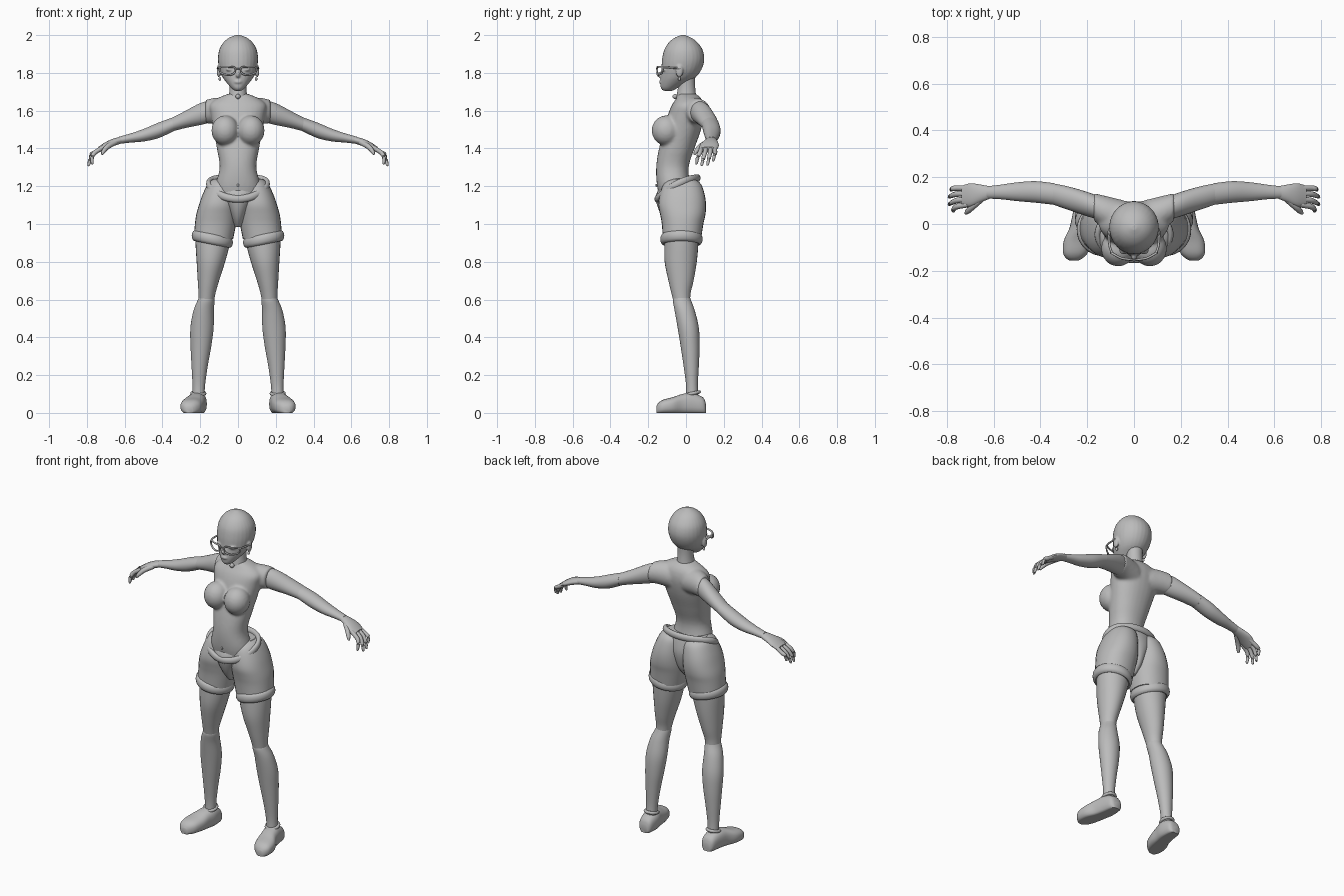
import bpy, bmesh, math
from mathutils import Vector, Matrix

grey = bpy.data.materials.new("plain_grey")
grey.diffuse_color = (0.5, 0.5, 0.5, 1)


def spline(pts, steps, closed=False):
    """Catmull-Rom interpolation of equal-length tuples."""
    n, out = len(pts), []
    get = lambda i: pts[i % n] if closed else pts[max(0, min(n - 1, i))]
    for i in range(n if closed else n - 1):
        p0, p1, p2, p3 = (get(i + k) for k in (-1, 0, 1, 2))
        for s in range(steps):
            t = s / steps
            out.append([0.5 * (2 * b + (c - a) * t + (2 * a - 5 * b + 4 * c - d) * t * t
                               + (3 * b - a - 3 * c + d) * t ** 3)
                        for a, b, c, d in zip(p0, p1, p2, p3)])
    return out if closed else out + [list(pts[-1])]


def loft(bm, pts, axis=None, n=28, p=2.0, steps=4, closed=False):
    """Skin rings (x, y, z, radius1, radius2); rings face an axis or follow the path."""
    path = spline(pts, steps, closed)
    rings, m = [], len(path)
    for i, (x, y, z, a, b) in enumerate(path):
        c = Vector((x, y, z))
        if axis:
            u, v = {'x': ((0, 1, 0), (0, 0, 1)), 'y': ((1, 0, 0), (0, 0, 1)),
                    'z': ((1, 0, 0), (0, 1, 0))}[axis]
            u, v = Vector(u), Vector(v)
        else:
            nxt = path[(i + 1) % m if closed else min(i + 1, m - 1)]
            prv = path[i - 1 if closed else max(i - 1, 0)]
            t = (Vector(nxt[:3]) - Vector(prv[:3])).normalized()
            ref = Vector((0, 0, 1)) if abs(t.z) < 0.9 else Vector((0, 1, 0))
            u = t.cross(ref).normalized()
            v = u.cross(t)
        ring = []
        for k in range(n):
            w = 2 * math.pi * k / n
            cu, sv = math.cos(w), math.sin(w)
            ring.append(bm.verts.new(c + u * a * math.copysign(abs(cu) ** (2 / p), cu)
                                     + v * b * math.copysign(abs(sv) ** (2 / p), sv)))
        rings.append(ring)
    for i in range(m if closed else m - 1):
        r, q = rings[i], rings[(i + 1) % m]
        for k in range(n):
            bm.faces.new((r[k], r[(k + 1) % n], q[(k + 1) % n], q[k]))
    if not closed:
        bm.faces.new(rings[0])
        bm.faces.new(rings[-1])


def ball(bm, c, r):
    bmesh.ops.create_uvsphere(bm, u_segments=20, v_segments=12, radius=1,
                              matrix=Matrix.Translation(c) @ Matrix.Diagonal((*r, 1)))


def tube(bm, pts, r, n=10, **kw):
    loft(bm, [(*q, r, r) for q in pts], n=n, **kw)


def levels(rows):
    """(z, x0, x1, front, back) extents to ring tuples."""
    return [((a + b) / 2, (f + k) / 2, z, (b - a) / 2, (k - f) / 2) for z, a, b, f, k in rows]


def finish(name, bm, mirror=False, voxel=0, smooth=0):
    bmesh.ops.recalc_face_normals(bm, faces=bm.faces)
    me = bpy.data.meshes.new(name)
    bm.to_mesh(me)
    bm.free()
    me.materials.append(grey)
    ob = bpy.data.objects.new(name, me)
    bpy.context.collection.objects.link(ob)
    bpy.context.view_layer.objects.active = ob
    ob.select_set(True)
    bpy.ops.object.shade_smooth_by_angle(angle=math.radians(50))
    ob.select_set(False)
    if voxel:
        mod = ob.modifiers.new("blend", 'REMESH')
        mod.mode, mod.voxel_size, mod.use_smooth_shade = 'VOXEL', voxel, True
        sm = ob.modifiers.new("soften", 'SMOOTH')
        sm.factor, sm.iterations = 0.5, smooth
    if mirror:
        ob.modifiers.new("mirror", 'MIRROR').use_mirror_merge = False


# torso: trunk, chest and shoulders blended together
bm = bmesh.new()
loft(bm, levels([(z, -w, w, f, b) for z, w, f, b in (
    (1.10, .12, -.13, .05), (1.20, .12, -.153, .025), (1.30, .097, -.158, .014),
    (1.40, .112, -.143, .045), (1.50, .13, -.115, .08), (1.58, .145, -.095, .097),
    (1.63, .15, -.075, .095), (1.665, .11, -.052, .08), (1.69, .05, -.04, .052))]), 'z', p=2.2)
for s in (-1, 1):
    ball(bm, (s * .068, -.105, 1.495), (.073, .077, .08))
    loft(bm, [(s * .04, .02, 1.59, .08, .08), (s * .12, .05, 1.598, .07, .07),
              (s * .172, .072, 1.595, .06, .062)], 'x')
finish("torso", bm, voxel=.008, smooth=6)

# neck, throat bead and navel
bm = bmesh.new()
loft(bm, levels([(1.64, -.06, .06, -.055, .06), (1.69, -.047, .047, -.048, .052),
                 (1.74, -.044, .044, -.04, .048), (1.79, -.048, .048, -.04, .05)]), 'z')
finish("neck", bm)
bm = bmesh.new()
ball(bm, (0, -.058, 1.675), (.013, .013, .013))
ball(bm, (0, -.157, 1.205), (.006, .005, .008))
finish("bead_and_navel", bm)

# head with nose, lips, ears
bm = bmesh.new()
loft(bm, levels([(z, -w, w, f, b) for z, w, f, b in (
    (1.705, .018, -.12, -.07), (1.72, .036, -.133, -.045), (1.75, .062, -.136, .01),
    (1.78, .083, -.134, .055), (1.82, .099, -.13, .083), (1.87, .106, -.127, .097),
    (1.92, .1, -.116, .089), (1.96, .078, -.092, .062), (1.985, .049, -.062, .03),
    (2.0, .012, -.027, -.005))]), 'z')
ball(bm, (0, -.137, 1.79), (.012, .018, .016))
ball(bm, (0, -.131, 1.752), (.022, .012, .01))
for s in (-1, 1):
    ball(bm, (s * .102, -.035, 1.81), (.011, .02, .034))
    ball(bm, (s * .042, -.112, 1.818), (.022, .018, .011))
finish("head", bm, voxel=.005, smooth=3)

# glasses and earrings
bm = bmesh.new()
rim = [(.016, -.152, 1.827), (.055, -.146, 1.832), (.094, -.125, 1.83),
       (.093, -.125, 1.803), (.055, -.146, 1.789), (.022, -.152, 1.797)]
tube(bm, rim, .005, closed=True)
tube(bm, [(.094, -.125, 1.828), (.105, -.09, 1.828), (.108, -.03, 1.824)], .005)
tube(bm, [(0, -.155, 1.822), (.018, -.152, 1.82)], .004)
ball(bm, (.096, -.035, 1.768), (.007, .007, .01))
finish("glasses", bm, mirror=True)

# pelvis panel between the short legs
bm = bmesh.new()
loft(bm, levels([(z, -w, w, f, b) for z, w, f, b in (
    (.985, .018, -.085, .01), (1.03, .04, -.122, .05), (1.09, .07, -.15, .072),
    (1.15, .11, -.159, .08), (1.21, .13, -.13, .07), (1.24, .12, -.1, .06))]), 'z')
finish("pelvis", bm)

# hip belt dipping at the front
bm = bmesh.new()
loft(bm, [(.155 * math.sin(t), -.045 - .108 * math.cos(t),
           1.2 - .055 * math.cos(t) - .012 * math.cos(2 * t), .014, .02)
          for t in (math.pi * k / 8 for k in range(16))], n=12, closed=True)
finish("belt", bm)

# shorts and rolled cuffs
bm = bmesh.new()
loft(bm, levels([(1.238, .035, .13, -.075, .04), (1.225, .015, .15, -.105, .066),
                 (1.20, .004, .167, -.125, .085), (1.15, .002, .19, -.14, .1),
                 (1.10, .002, .207, -.146, .106), (1.05, .004, .221, -.137, .103),
                 (1.0, .01, .228, -.128, .092), (.92, .026, .235, -.122, .08)]), 'z', p=2.2)
finish("shorts_leg", bm, mirror=True)
bm = bmesh.new()
loft(bm, [(.136 + .093 * math.cos(t), -.024 + .096 * math.sin(t),
           .92 + .018 * math.cos(t), .016, .028)
          for t in (math.pi * k / 8 for k in range(16))], n=12, closed=True)
finish("shorts_cuff", bm, mirror=True)

# legs
bm = bmesh.new()
loft(bm, levels([(.97, .035, .225, -.11, .068), (.9, .042, .225, -.114, .066),
                 (.8, .068, .219, -.113, .057), (.7, .1, .213, -.093, .04),
                 (.63, .12, .209, -.076, .024), (.57, .13, .208, -.062, .022)]), 'z')
finish("thigh", bm, mirror=True)
bm = bmesh.new()
loft(bm, levels([(.615, .128, .205, -.066, .02), (.595, .124, .214, -.07, .027),
                 (.54, .128, .236, -.06, .047), (.45, .129, .252, -.044, .068),
                 (.35, .142, .251, -.028, .072), (.25, .16, .246, -.013, .068),
                 (.15, .174, .241, .0, .063), (.08, .178, .241, .0, .066)]), 'z')
finish("shin", bm, mirror=True)

# shoes with flat soles and a collar
bm = bmesh.new()
loft(bm, [(x, y, h * .45, a, h * .55) for y, x, h, a in (
    (.106, .212, .045, .022), (.09, .212, .082, .04), (.03, .215, .106, .05),
    (-.02, .225, .1, .052), (-.07, .24, .083, .06), (-.12, .25, .07, .054),
    (-.145, .255, .054, .037), (-.157, .257, .035, .018))], 'y', p=2.5)
for v in bm.verts:
    v.co.z = max(v.co.z, 0)
tube(bm, [(.21 + .034 * math.cos(t), .034 + .036 * math.sin(t), .103 + .008 * math.sin(t))
          for t in (math.pi * k / 4 for k in range(8))], .009, closed=True)
finish("shoe", bm, mirror=True)

# arms
bm = bmesh.new()
loft(bm, [(.14, .065, 1.597, .05, .058), (.2, .085, 1.582, .052, .058),
          (.28, .11, 1.553, .05, .045), (.352, .13, 1.525, .045, .036)], 'x')
finish("upper_arm", bm, mirror=True)
bm = bmesh.new()
loft(bm, [(.34, .128, 1.529, .046, .037), (.42, .137, 1.496, .046, .041),
          (.5, .138, 1.47, .04, .033), (.57, .137, 1.455, .031, .024),
          (.63, .135, 1.443, .026, .019)], 'x')
finish("forearm", bm, mirror=True)

# hands with fingers
bm = bmesh.new()
loft(bm, [(.615, .135, 1.445, .026, .018), (.66, .13, 1.432, .039, .02),
          (.70, .124, 1.415, .05, .019), (.738, .119, 1.393, .044, .016)], 'x', n=20)
for y0, y1, x, z in ((.083, .056, .772, 1.322), (.107, .084, .79, 1.313),
                     (.131, .115, .79, 1.316), (.152, .145, .782, 1.338)):
    loft(bm, [(.71, y0, 1.408, .012, .012), (.757, (y0 + y1) / 2 + .005, 1.379, .012, .012),
              (.5 * (x + .772), y1 + .006, z + .03, .01, .01), (x, y1, z, .007, .007),
              (x, y1, z - .006, .003, .003)], n=10)
loft(bm, [(.65, .11, 1.432, .014, .014), (.69, .075, 1.41, .014, .014),
          (.712, .053, 1.385, .011, .011), (.72, .045, 1.368, .005, .005)], n=10)
finish("hand", bm, mirror=True)
